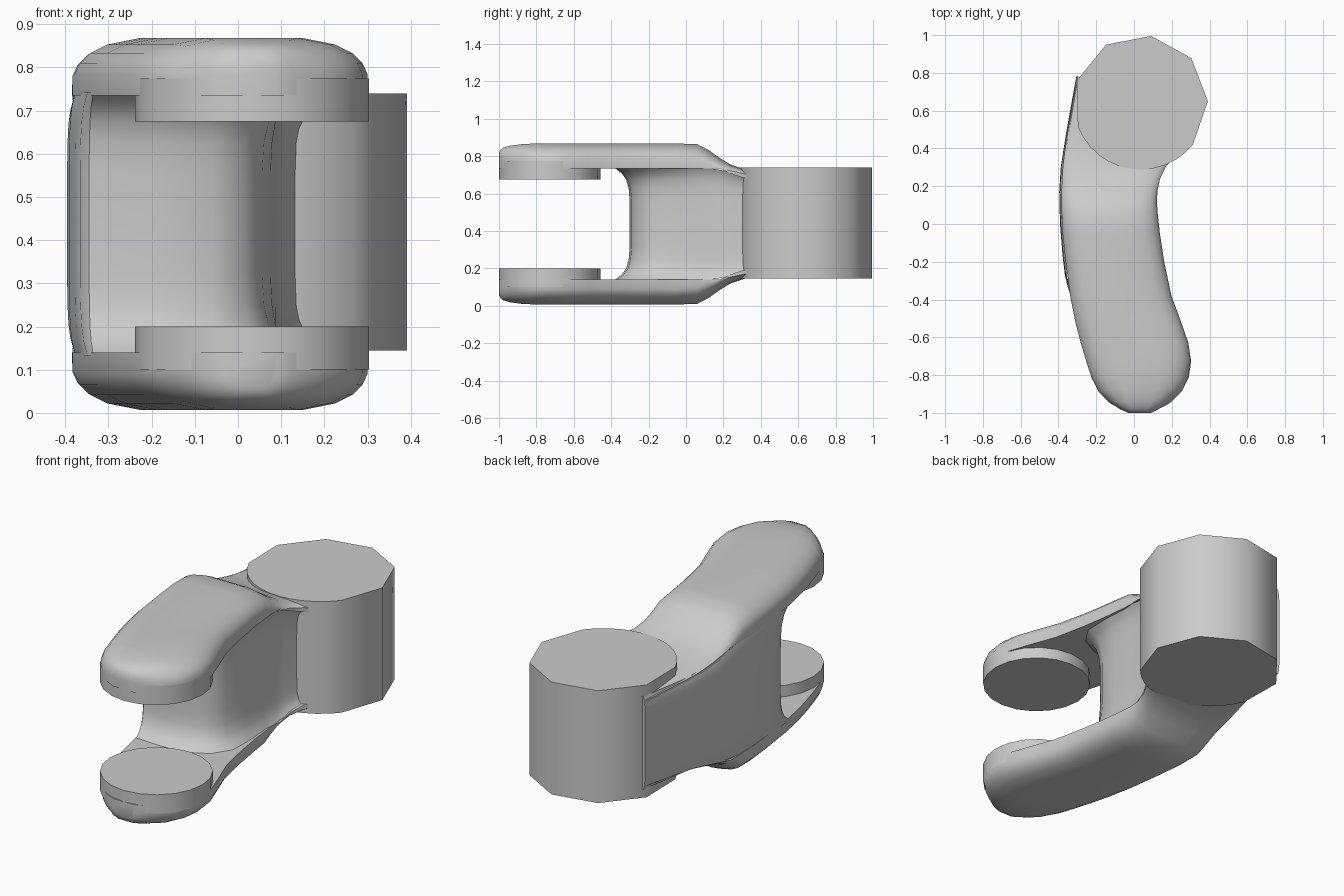
import bpy, bmesh, math

if "Cube" in bpy.data.objects:
    bpy.data.objects.remove(bpy.data.objects["Cube"])

ZMID = 0.4425  # mirror height between the two fork arms


def make(name, rings, caps=(), smooth=42):
    """Skin over a stack of equal-length closed rings; caps lists the closed ends."""
    bm = bmesh.new()
    vs = [[bm.verts.new(p) for p in r] for r in rings]
    for a, b in zip(vs, vs[1:]):
        for i in range(len(a)):
            j = (i + 1) % len(a)
            bm.faces.new((a[i], a[j], b[j], b[i]))
    for end in (0, -1):
        bm.faces.new(vs[end])
    bmesh.ops.recalc_face_normals(bm, faces=bm.faces)
    # ends buried inside a neighbouring part stay open
    bm.faces.ensure_lookup_table()
    hidden = [f for f, e in ((bm.faces[-2], 0), (bm.faces[-1], -1)) if e not in caps]
    bmesh.ops.delete(bm, geom=hidden, context='FACES_ONLY')
    me = bpy.data.meshes.new(name)
    bm.to_mesh(me)
    bm.free()
    ob = bpy.data.objects.new(name, me)
    bpy.context.collection.objects.link(ob)
    bpy.ops.object.select_all(action='DESELECT')
    bpy.context.view_layer.objects.active = ob
    ob.select_set(True)
    bpy.ops.object.shade_smooth_by_angle(angle=math.radians(smooth))
    return ob


def flip(rings):
    return [[(x, y, 2 * ZMID - z - 0.01) for x, y, z in r] for r in rings]


def prism(pts, z0, z1):
    return [[(x, y, z) for x, y in pts] for z in (z0, z1)]


# Fork arm stations: y, left x, right x, outer face drop, edge rounding
stations = [
    (-1.0, -0.03, 0.09, 0.05, 0.5), (-0.98, -0.075, 0.13, 0.025, 0.8),
    (-0.94, -0.135, 0.195, 0.012, 1), (-0.88, -0.19, 0.255, 0.004, 1),
    (-0.81, -0.225, 0.288, 0, 1), (-0.72, -0.255, 0.3, 0, 1),
    (-0.63, -0.282, 0.288, 0, 1), (-0.52, -0.31, 0.25, 0, 1),
    (-0.38, -0.338, 0.198, 0, 1), (-0.2, -0.362, 0.16, 0, 1),
    (-0.05, -0.378, 0.137, 0, 1), (0.06, -0.383, 0.125, 0.004, 1),
    (0.12, -0.384, 0.121, 0.035, 0.9), (0.18, -0.384, 0.125, 0.08, 0.65),
    (0.24, -0.381, 0.138, 0.118, 0.4), (0.31, -0.376, 0.172, 0.142, 0.3),
    (0.38, -0.367, 0.25, 0.155, 0.3), (0.44, -0.358, 0.31, 0.165, 0.3),
    (0.6, -0.333, 0.2, 0.175, 0.3), (0.77, -0.306, 0.0, 0.185, 0.3),
]
edge = [(0, 0.09), (0.012, 0.065), (0.035, 0.042), (0.075, 0.022), (0.15, 0.007)]
arm = []
for y, xl, xr, d, h in stations:
    k = min(1, (xr - xl) / 0.5)
    zin = max(0.14, d + 0.05)
    left = [(xl + a * k, y, d + b * h) for a, b in edge]
    right = [(xr - a * k, y, d + b * h) for a, b in reversed(edge)]
    arm.append([(xl, y, zin)] + left + right + [(xr, y, zin)])

# Web plan: x, y and direction in which it flares into the arms
web_plan = [
    (-0.306, 0.78, 0.01, 0), (-0.36, 0.48, 0.015, 0), (-0.388, 0.3, 0.015, 0),
    (-0.396, 0.17, 0.015, 0), (-0.392, 0.0, 0.015, 0), (-0.378, -0.17, 0.015, 0),
    (-0.366, -0.27, 0.017, -0.07), (-0.345, -0.297, 0.01, -0.085),
    (-0.2, -0.3, 0, -0.09), (-0.06, -0.29, 0.015, -0.09), (0.015, -0.25, 0.05, -0.07),
    (0.055, -0.18, 0.075, -0.04), (0.075, -0.06, 0.055, -0.01), (0.084, 0.07, 0.034, 0),
    (0.092, 0.17, 0.028, 0), (0.105, 0.24, 0.03, 0), (0.135, 0.31, 0.035, 0),
    (0.16, 0.42, 0.04, 0), (0.0, 0.7, 0, 0),
]
flare = [(0.132, 1), (0.145, 0.8), (0.165, 0.5), (0.2, 0.22), (0.25, 0.07), (0.32, 0.01)]


def web_ring(z, f):
    # behind the waist the web ends stay inside the sloping arm roots
    ring = []
    for x, y, dx, dy in web_plan:
        t = min(1, max(0, (y - 0.1) / 0.3))
        rise = 0.06 * t * max(0, (0.25 - z) / 0.12)
        ring.append((x + dx * f, y + dy * f, z + rise))
    return ring


lower = [web_ring(z, f) for z, f in flare]
web = lower + flip(lower)[::-1]

# Round pads on the inner faces of the fork
pad_pts = [(0.032 + 0.271 * math.cos(math.tau * i / 20),
            -0.729 + 0.271 * math.sin(math.tau * i / 20)) for i in range(20)]
pad = prism(pad_pts, 0.1, 0.2)

# Boss: nine-sided, with a fine arc where it meets the web
angles = [0, 40, 80, 120, 160] + list(range(200, 321, 10))
boss_pts = [(0.035 + 0.356 * math.cos(math.radians(a + 1)),
             0.644 + 0.356 * math.sin(math.radians(a + 1))) for a in angles]

make("web", web)
for side, shape in (("lower", lambda r: r), ("upper", flip)):
    make(side + "_arm", shape(arm), caps=(0,))
    make(side + "_pad", shape(pad), caps=(-1,))
make("boss", prism(boss_pts, 0.145, 0.74), caps=(0, -1))
